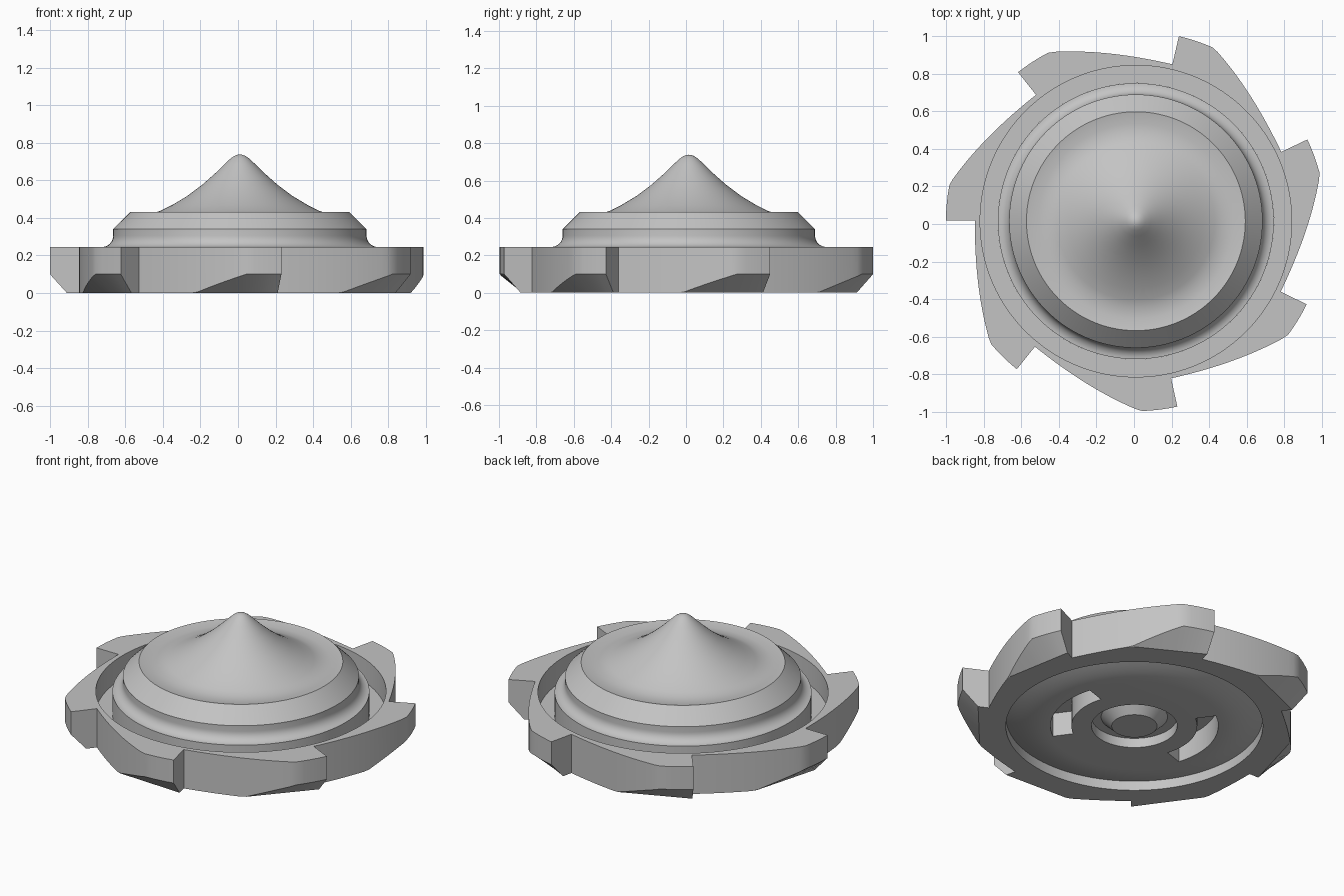
import bpy, bmesh, math
from math import cos, sin, radians, pi

cube = bpy.data.objects.get("Cube")
if cube:
    bpy.data.objects.remove(cube, do_unlink=True)

CENTRE = (0.01, 0.015, 0)
TEETH = 7
STEP = 360 / TEETH
RING_TOP, GROOVE_FLOOR, RECESS = 0.245, 0.1, 0.06
R_HUB, R_GROOVE = 0.735, 0.83

grey = bpy.data.materials.new("plain_grey")
grey.use_nodes = True
grey.diffuse_color = (0.55, 0.55, 0.55, 1)
grey.node_tree.nodes["Principled BSDF"].inputs["Base Color"].default_value = grey.diffuse_color


def polar(r, degrees, z):
    a = radians(degrees)
    return (r * cos(a), r * sin(a), z)


def loft(name, sections, closed=True, ring=True):
    """Skin a list of cross-sections; ring joins the last section to the first."""
    bm = bmesh.new()
    rows = [[bm.verts.new(p) for p in s] for s in sections]
    n = len(rows[0])
    pairs = list(zip(rows, rows[1:]))
    if ring:
        pairs.append((rows[-1], rows[0]))
    for a, b in pairs:
        for i in range(n if closed else n - 1):
            j = (i + 1) % n
            bm.faces.new((a[i], b[i], b[j], a[j]))
    if not ring:
        bm.faces.new(rows[0])
        bm.faces.new(rows[-1][::-1])
    bmesh.ops.remove_doubles(bm, verts=bm.verts, dist=0.0002)
    bmesh.ops.dissolve_degenerate(bm, edges=bm.edges, dist=0.0001)
    bmesh.ops.recalc_face_normals(bm, faces=bm.faces)
    mesh = bpy.data.meshes.new(name)
    bm.to_mesh(mesh)
    bm.free()
    obj = bpy.data.objects.new(name, mesh)
    obj.location = CENTRE
    mesh.materials.append(grey)
    bpy.context.collection.objects.link(obj)
    return obj


def activate(obj):
    bpy.ops.object.select_all(action='DESELECT')
    obj.select_set(True)
    bpy.context.view_layer.objects.active = obj


# Toothed ring: each column is (degrees behind tip, outer r, bottom r, chamfer height)
def tooth_columns():
    chamfer = lambda d: 0.889 / cos(radians(d - 15.3))
    cols = [(0, 0.858, 0.858, 0)]
    for i in range(5):
        d = 10.7 * i / 4
        cols.append((d, 1.012, chamfer(d), 0.1))
    for i in range(1, 20):
        t = i / 20
        d = 10.7 + t * (STEP - 10.7)
        r = 0.858 + 0.158 * (1 - t) ** 2
        low = t < 0.42
        cols.append((d, r, min(r, chamfer(d)) if low else r,
                     0.1 * (1 - t / 0.42) if low else 0))
    return cols


sections = []
for k in range(TEETH):
    for d, r, r_low, z in tooth_columns():
        a = 76.9 - k * STEP - d
        sections.append([polar(R_HUB, a, GROOVE_FLOOR), polar(R_GROOVE, a, GROOVE_FLOOR),
                         polar(R_GROOVE, a, RING_TOP), polar(r, a, RING_TOP),
                         polar(r, a, z), polar(r_low, a, 0), polar(R_HUB, a, 0)])
toothed_ring = loft("toothed_ring", sections)

# Central body: lathe profile from the peak to the underside boss
peak = [(0, .738), (.015, .736), (.03, .73), (.05, .716), (.08, .688), (.13, .639),
        (.2, .577), (.28, .517), (.36, .469), (.42, .439), (.46, .425), (.52, .42), (.583, .432)]
fillet = [(R_HUB - 0.06 * cos(pi / 2 * i / 8), 0.305 - 0.06 * sin(pi / 2 * i / 8))
          for i in range(9)]
bulge = [(R_HUB - 0.235 * i / 8, RECESS * (1 - sin(pi / 2 * i / 8))) for i in range(9)]
boss = [(.245, 0), (.245, .06), (.19, .06), (.13, 0), (0, 0)]
profile = peak + [(.675, .34)] + fillet + bulge + boss
central_body = loft("central_body",
                    [[polar(r, a * 3, z) for r, z in profile] for a in range(120)],
                    closed=False)

# Two curved slots in the underside
for start in (-54, 126):
    arc = [start + 72 * i / 16 for i in range(17)]
    cutter = loft("slot_cutter",
                  [[polar(.36, a, -.05), polar(.48, a, -.05),
                    polar(.48, a, .15), polar(.36, a, .15)] for a in arc], ring=False)
    cutter.hide_render = True
    activate(central_body)
    cut = central_body.modifiers.new("slot", 'BOOLEAN')
    cut.operation, cut.solver, cut.object = 'DIFFERENCE', 'EXACT', cutter
    bpy.context.view_layer.update()
    bpy.ops.object.modifier_apply(modifier=cut.name)
    bpy.data.objects.remove(cutter, do_unlink=True)

for obj in (toothed_ring, central_body):
    activate(obj)
    bpy.ops.object.shade_smooth_by_angle(angle=radians(25))
